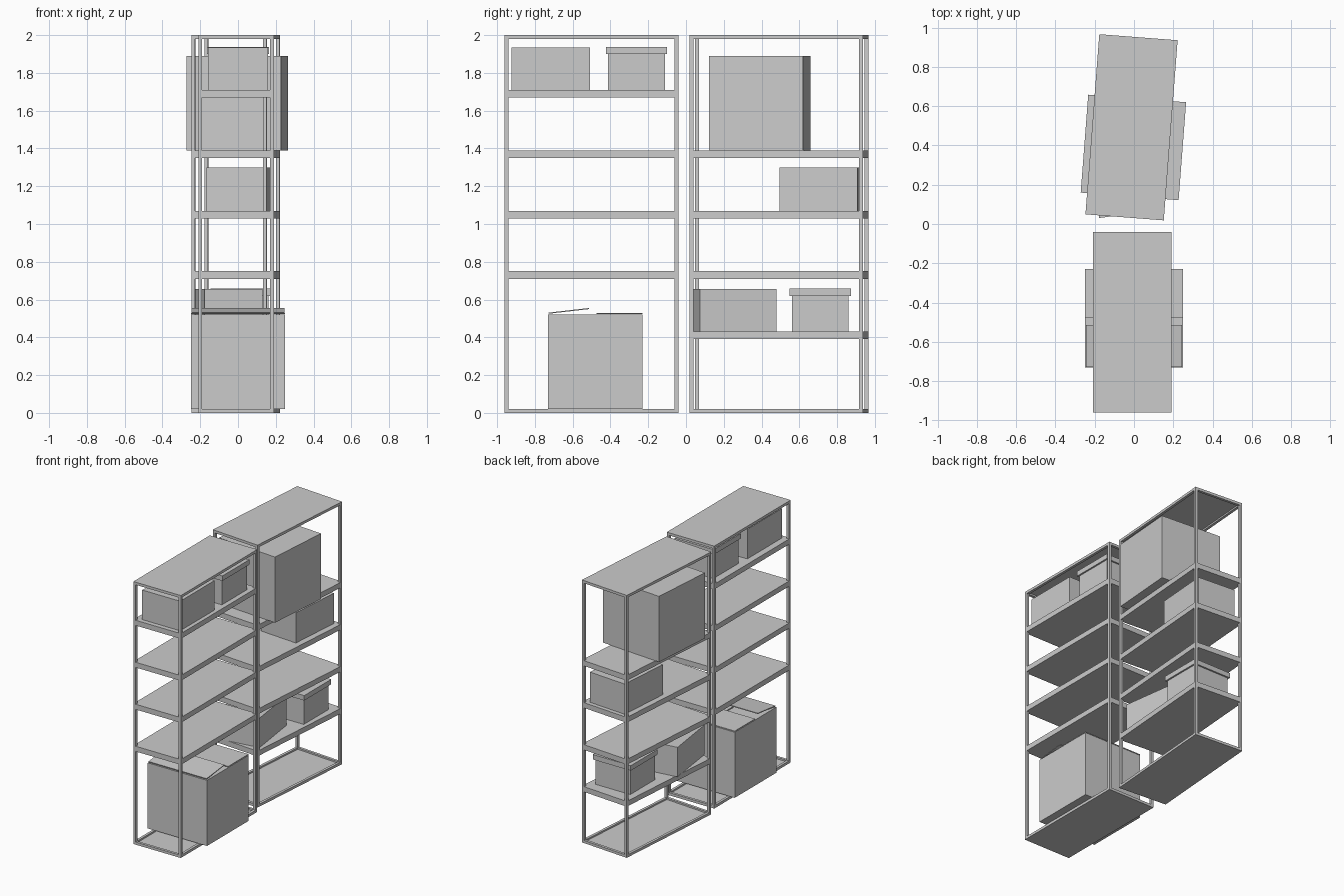
import bpy, bmesh
from math import radians
from mathutils import Matrix

if "Cube" in bpy.data.objects:
    bpy.data.objects.remove(bpy.data.objects["Cube"])

W, L, P = 0.40, 0.92, 0.02      # rack width, rack length, post thickness


def finish(name, bm, m):
    bmesh.ops.recalc_face_normals(bm, faces=bm.faces)
    me = bpy.data.meshes.new(name)
    bm.to_mesh(me)
    bm.free()
    ob = bpy.data.objects.new(name, me)
    ob.matrix_world = m
    bpy.context.collection.objects.link(ob)
    return ob


def place(x, y, z=0, deg=0):
    return Matrix.Translation((x, y, z)) @ Matrix.Rotation(radians(deg), 4, 'Z')


def add_box(bm, x0, x1, y0, y1, z0, z1):
    size = Matrix.Diagonal((x1 - x0, y1 - y0, z1 - z0, 1))
    mid = Matrix.Translation(((x0 + x1) / 2, (y0 + y1) / 2, (z0 + z1) / 2))
    bmesh.ops.create_cube(bm, size=1, matrix=mid @ size)


def box(name, m, sx, sy, z0, z1):
    bm = bmesh.new()
    add_box(bm, -sx / 2, sx / 2, -sy / 2, sy / 2, z0, z1)
    return finish(name, bm, m)


def shelf(name, m, z0, z1):
    # rectangle with the four corners notched for the posts
    a, b = W / 2, L / 2
    q = [(a, b - P), (a - P, b - P), (a - P, b)]
    pts = q + [(-x, y) for x, y in reversed(q)]
    pts += [(-x, -y) for x, y in pts]
    bm = bmesh.new()
    f = bm.faces.new([bm.verts.new((x, y, z0)) for x, y in pts])
    r = bmesh.ops.extrude_face_region(bm, geom=[f], use_keep_orig=True)
    vs = [v for v in r['geom'] if isinstance(v, bmesh.types.BMVert)]
    bmesh.ops.translate(bm, verts=vs, vec=(0, 0, z1 - z0))
    finish(name, bm, m)


def rack(name, m, levels):
    a, b = W / 2, L / 2
    # corner posts
    bm = bmesh.new()
    for x in (-a, a - P):
        for y in (-b, b - P):
            add_box(bm, x, x + P, y, y + P, 0.008, 1.992)
    finish(name + "_posts", bm, m)
    # top and bottom rims with thin panels
    for part, z, pz in (("bottom", 0, 0), ("top", 1.98, 1.992)):
        bm = bmesh.new()
        r0, r1 = (0.008, P) if z == 0 else (1.98, 1.992)
        for x in (-a, a - P):
            add_box(bm, x, x + P, -b + P, b - P, r0, r1)
        for y in (-b, b - P):
            add_box(bm, -a + P, a - P, y, y + P, r0, r1)
        finish(f"{name}_{part}_rim", bm, m)
        box(f"{name}_{part}_panel", m, W, L, pz, pz + 0.008)
    for i, z in enumerate(levels):
        shelf(f"{name}_shelf_{i + 1}", m, z, z + 0.04)


def lidded_box(name, m, sx, sy):
    box(name + "_body", m, sx - 0.025, sy - 0.025, 0, 0.20)
    box(name + "_lid", m, sx, sy, 0.19, 0.228)


# two racks, the rear one turned slightly
rack("front_rack", place(-0.01, -0.50), (0.71, 1.03, 1.35, 1.67))
rack("rear_rack", place(-0.0125, 0.4925, 0, -4.4), (0.39, 0.71, 1.03, 1.35))

# closed cartons
box("front_carton", place(0, -0.717, 1.71), 0.32, 0.415, 0, 0.225)
box("middle_carton", place(0.003, 0.713, 1.07, -4.4), 0.31, 0.415, 0, 0.23)
box("low_carton", place(-0.052, 0.255, 0.43, 8), 0.31, 0.41, 0, 0.225)
box("large_carton", place(-0.003, 0.39, 1.39, -4.4), 0.50, 0.50, 0, 0.50)

# storage boxes with lids
lidded_box("front_storage", place(0.0, -0.262, 1.71), 0.33, 0.325)
lidded_box("rear_storage", place(0.015, 0.71, 0.43), 0.32, 0.325)

# large open carton: walls, floor, side flaps, then the outer flaps
M, H, T = place(0, -0.48, 0.02), 0.25, 0.006
bm = bmesh.new()
add_box(bm, -H, H, -H, H, 0, T)
for s in (-H, H - T):
    add_box(bm, s, s + T, -H, H, T, 0.50)
    add_box(bm, -H + T, H - T, s, s + T, T, 0.50)
for x in (-H + T, 0.005):
    add_box(bm, x, x + H - T - 0.005, -H + T, H - T, 0.49, 0.496)
add_box(bm, -H, H, 0.005, H, 0.503, 0.509)
finish("open_carton", bm, M)
bm = bmesh.new()
add_box(bm, -H + 0.005, H - 0.005, 0, 0.215, 0, T)
finish("raised_flap", bm, Matrix.Translation((0, -0.727, 0.525)) @ Matrix.Rotation(radians(6.5), 4, 'X'))
